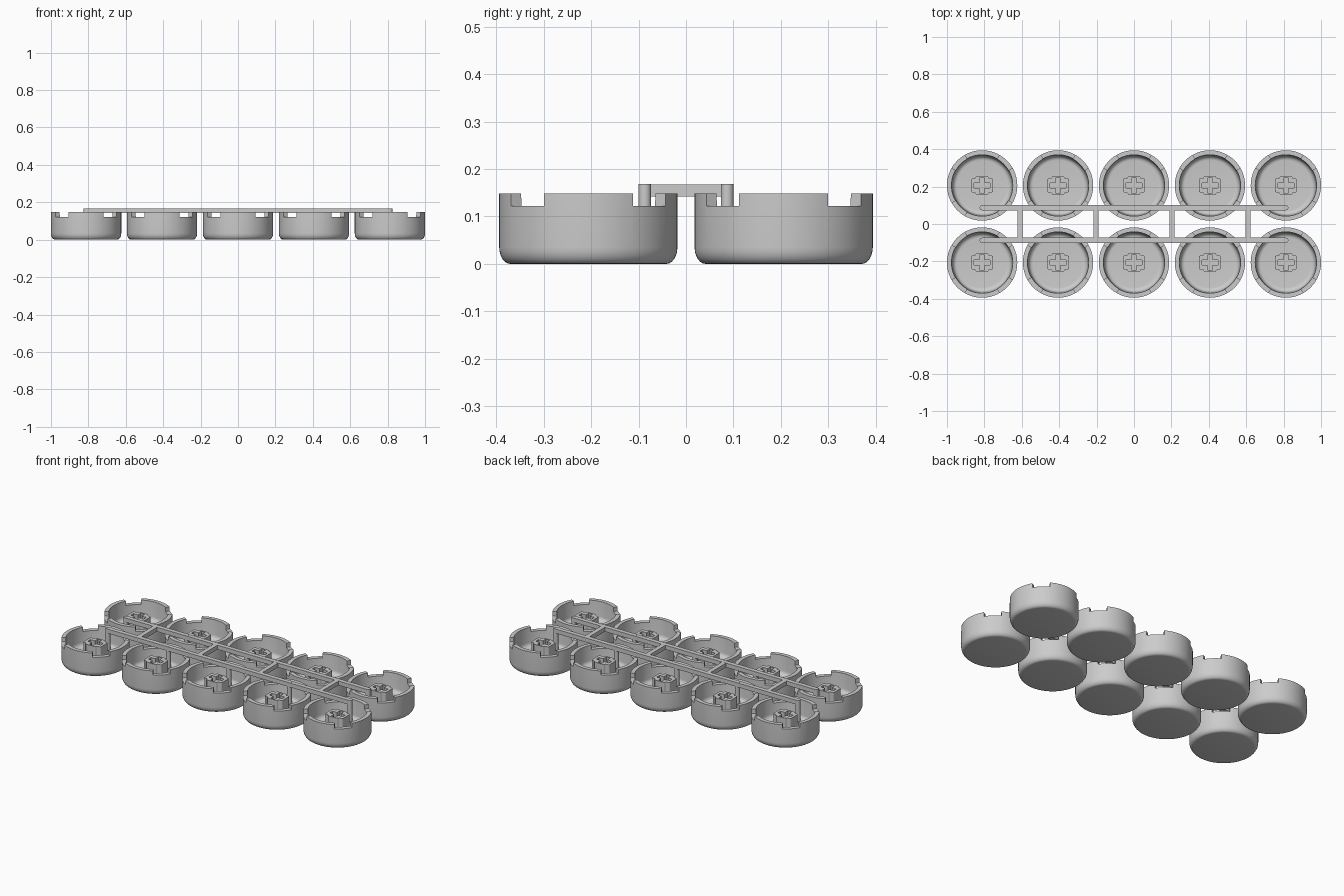
import bpy, bmesh, math
from mathutils import Matrix, Vector

cube = bpy.data.objects.get("Cube")
if cube:
    bpy.data.objects.remove(cube, do_unlink=True)

grey = bpy.data.materials.new("light grey plastic")
grey.use_nodes = True
colour = (0.6, 0.6, 0.6, 1)
grey.diffuse_color = colour
grey.node_tree.nodes["Principled BSDF"].inputs["Base Color"].default_value = colour

CAP_R, INNER_R, RIM_Z, NOTCH_Z = 0.188, 0.164, 0.148, 0.122
FLOOR_Z, STEM_Z = 0.036, 0.126
CAP_X, CAP_Y = 0.406, 0.206
BAR_Y, BAR_W, BAR_LOW, BAR_TOP = 0.087, 0.027, 0.142, 0.168


def make_object(name, bm):
    bmesh.ops.recalc_face_normals(bm, faces=bm.faces)
    mesh = bpy.data.meshes.new(name)
    bm.to_mesh(mesh)
    bm.free()
    mesh.materials.append(grey)
    ob = bpy.data.objects.new(name, mesh)
    bpy.context.collection.objects.link(ob)
    return ob


def add_box(bm, low, high):
    low, high = Vector(low), Vector(high)
    mat = Matrix.Translation((low + high) / 2) @ Matrix.Diagonal((*(high - low), 1))
    return bmesh.ops.create_cube(bm, size=1, matrix=mat)["verts"]


def add_prism(bm, outline, low, high):
    base = bm.faces.new([bm.verts.new((x, y, low)) for x, y in outline])
    top = bmesh.ops.extrude_face_region(bm, geom=[base])["geom"]
    bmesh.ops.translate(bm, vec=(0, 0, high - low),
                        verts=[v for v in top if isinstance(v, bmesh.types.BMVert)])


def activate(ob):
    bpy.ops.object.select_all(action="DESELECT")
    ob.select_set(True)
    bpy.context.view_layer.objects.active = ob


def cut(ob, cutter):
    cutter.hide_render = True
    mod = ob.modifiers.new("cut", "BOOLEAN")
    mod.operation, mod.solver, mod.object = "DIFFERENCE", "EXACT", cutter
    activate(ob)
    bpy.ops.object.modifier_apply(modifier=mod.name)
    bpy.data.objects.remove(cutter, do_unlink=True)


def smooth(ob):
    activate(ob)
    bpy.ops.object.shade_smooth_by_angle(angle=math.radians(35))


# Round cap shell, turned from a half profile
def fillet(cx, cz, rx, rz, steps=6):
    return [(cx + rx * math.sin(math.pi / 2 * i / steps),
             cz - rz * math.cos(math.pi / 2 * i / steps)) for i in range(steps + 1)]


profile = [(0, 0)] + fillet(0.165, 0.035, CAP_R - 0.165, 0.035)
profile += [(CAP_R, RIM_Z), (INNER_R, RIM_Z)]
profile += fillet(0.134, FLOOR_Z + 0.025, 0.024, 0.025)[::-1] + [(0, FLOOR_Z)]
bm = bmesh.new()
points = [bm.verts.new((r, 0, z)) for r, z in profile]
edges = [bm.edges.new(pair) for pair in zip(points, points[1:])]
bmesh.ops.spin(bm, geom=points + edges, cent=(0, 0, 0), axis=(0, 0, 1),
               angle=math.tau, steps=72, use_duplicate=False)
bmesh.ops.remove_doubles(bm, verts=bm.verts, dist=0.0001)
cap = make_object("cap_1", bm)

# Four diagonal rim notches
bm = bmesh.new()
for quarter in range(4):
    wedge = []
    for radius, angles in ((0.1, (30, 60)), (0.3, (60, 30))):
        for a in angles:
            t = math.radians(a + 90 * quarter)
            wedge.append((radius * math.cos(t), radius * math.sin(t)))
    add_prism(bm, wedge, NOTCH_Z, 0.2)
cut(cap, make_object("notch_cutter", bm))
smooth(cap)

# Stem socket with a cross-shaped hole
def cross(a, b, c, d):
    q = [(a, b), (c, b), (c, d)]
    return (q + [(-x, y) for x, y in q[::-1]] + [(-x, -y) for x, y in q]
            + [(x, -y) for x, y in q[::-1]])


bm = bmesh.new()
add_prism(bm, cross(0.059, 0.037, 0.034, 0.05), FLOOR_Z - 0.004, STEM_Z)
upright = [e for e in bm.edges if abs(e.verts[0].co.z - e.verts[1].co.z) > 0.01]
bmesh.ops.bevel(bm, geom=upright, offset=0.008, segments=3, profile=0.5, affect="EDGES")
stem = make_object("stem_socket_1", bm)
bm = bmesh.new()
add_prism(bm, cross(0.043, 0.013, 0.013, 0.041), FLOOR_Z + 0.002, STEM_Z + 0.02)
cut(stem, make_object("cross_cutter", bm))
smooth(stem)

# Thin leg that joins each cap to the runner
bm = bmesh.new()
bmesh.ops.create_cone(bm, cap_ends=True, segments=24, radius1=BAR_W / 2, radius2=BAR_W / 2,
                      depth=BAR_TOP - FLOOR_Z + 0.004,
                      matrix=Matrix.Translation((0, 0, (BAR_TOP + FLOOR_Z - 0.004) / 2)))
leg = make_object("runner_leg_1", bm)
smooth(leg)

# Two rows of five, sharing meshes
number = 0
for side in (-1, 1):
    for column in range(-2, 3):
        number += 1
        for part, y in ((cap, CAP_Y), (stem, CAP_Y), (leg, BAR_Y)):
            ob = part
            if number > 1:
                ob = part.copy()
                ob.name = part.name[:-1] + str(number)
                bpy.context.collection.objects.link(ob)
            ob.location = (column * CAP_X, side * y, 0)

# Long runner bars
for side, name in ((-1, "front_runner_bar"), (1, "back_runner_bar")):
    bm = bmesh.new()
    y = side * BAR_Y
    add_box(bm, (-2 * CAP_X, y - BAR_W / 2, BAR_LOW),
            (2 * CAP_X, y + BAR_W / 2, BAR_TOP - 0.0002))
    make_object(name, bm)

# Short bars between the runners
for i in range(4):
    x = (i - 1.5) * CAP_X
    bm = bmesh.new()
    add_box(bm, (x - BAR_W / 2, -BAR_Y, BAR_LOW), (x + BAR_W / 2, BAR_Y, BAR_TOP - 0.0004))
    make_object("cross_bar_" + str(i + 1), bm)
